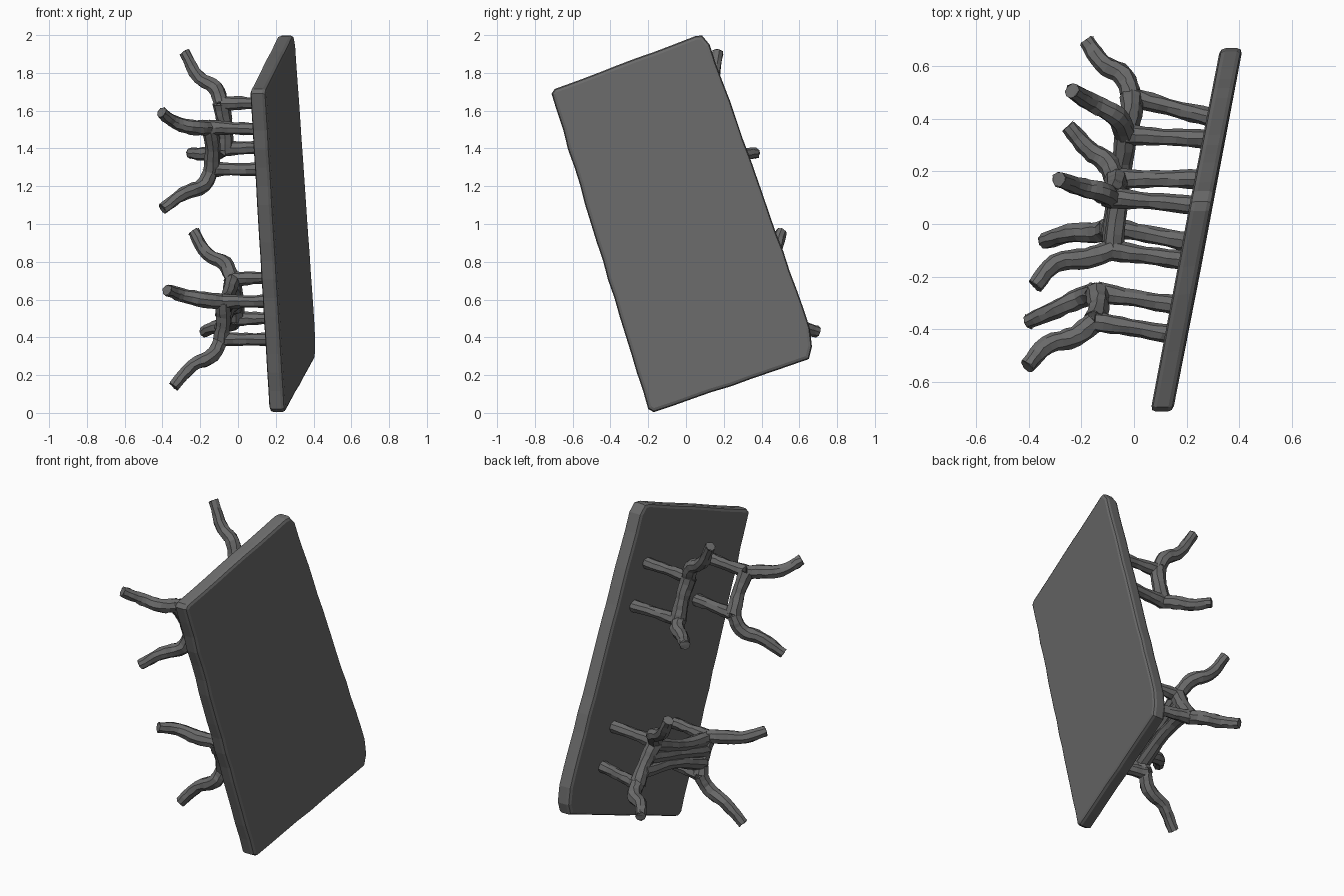
import bpy, bmesh, random
from mathutils import Vector

if "Cube" in bpy.data.objects:
    bpy.data.objects.remove(bpy.data.objects["Cube"])

random.seed(4)

# Dark grey for everything
dark = bpy.data.materials.new("dark_grey")
dark.diffuse_color = (0.145, 0.145, 0.145, 1)
dark.use_nodes = True
dark.node_tree.nodes["Principled BSDF"].inputs["Base Color"].default_value = dark.diffuse_color


def face_x(y, z=1.0):
    """x of the inner face of the leaning slab."""
    return 0.199 + 0.19 * y - 0.002 * (z - 1)


def add_mesh(name, mesh):
    mesh.materials.clear()
    mesh.materials.append(dark)
    bpy.context.collection.objects.link(bpy.data.objects.new(name, mesh))


# Slab: irregular worn outline in y/z, extruded through its thickness
corners = [(-0.712, 1.69), (-0.695, 1.715), (0.05, 1.995), (0.085, 1.998), (0.125, 1.95),
           (0.655, 0.45), (0.667, 0.35), (0.65, 0.285), (-0.17, 0.004), (-0.20, 0.02)]
outline = []
for i, a in enumerate(corners):
    a, b = Vector(a), Vector(corners[(i + 1) % len(corners)])
    n = max(1, int((b - a).length / 0.1))
    for k in range(n):
        p = a.lerp(b, k / n)
        if k:
            p += Vector((random.uniform(-.003, .003), random.uniform(-.003, .003)))
        outline.append(p)
bm = bmesh.new()
base = bm.faces.new([bm.verts.new((face_x(p.x, p.y), p.x, p.y)) for p in outline])
ext = bmesh.ops.extrude_face_region(bm, geom=[base], use_keep_orig=True)
outer = [g for g in ext['geom'] if isinstance(g, bmesh.types.BMVert)]
bmesh.ops.translate(bm, vec=(0.085, 0, 0), verts=outer)
bmesh.ops.recalc_face_normals(bm, faces=bm.faces)
outer = set(outer)
rims = [e for e in bm.edges if (e.verts[0] in outer) == (e.verts[1] in outer)]
bmesh.ops.bevel(bm, geom=rims, offset=0.02, segments=2, profile=0.5, affect='EDGES')
bmesh.ops.triangulate(bm, faces=bm.faces)
bmesh.ops.recalc_face_normals(bm, faces=bm.faces)
me = bpy.data.meshes.new("slab")
bm.to_mesh(me)
bm.free()
add_mesh("slab", me)


def limb(name, pts, radii):
    """Faceted branch-like tube through the points."""
    cu = bpy.data.curves.new(name, 'CURVE')
    cu.dimensions = '3D'
    cu.bevel_depth = 1.0
    cu.bevel_resolution = 2
    cu.use_fill_caps = True
    cu.resolution_u = 4
    sp = cu.splines.new('BEZIER')
    sp.bezier_points.add(len(pts) - 1)
    for bp, p, r in zip(sp.bezier_points, pts, radii):
        bp.co = p
        bp.radius = r
        bp.handle_left_type = bp.handle_right_type = 'AUTO'
    ob = bpy.data.objects.new(name, cu)
    bpy.context.collection.objects.link(ob)
    bpy.context.view_layer.update()
    mesh = bpy.data.meshes.new_from_object(ob.evaluated_get(bpy.context.evaluated_depsgraph_get()))
    bpy.data.objects.remove(ob)
    for v in mesh.vertices:  # rough carved surface
        v.co += Vector([random.uniform(-.003, .003) for _ in range(3)])
    for f in mesh.polygons:
        f.use_smooth = False
    add_mesh(name, mesh)


# Legs: (y, z) where the post meets the slab, then joint ... foot tip
legs = {
    "inner_low_a": [(0.40, 0.50), (-0.01, 0.48, 0.50), (-0.04, 0.56, 0.47), (-0.12, 0.61, 0.455), (-0.18, 0.695, 0.43)],
    "inner_low_b": [(0.32, 0.72), (-0.03, 0.34, 0.71), (-0.07, 0.41, 0.79), (-0.16, 0.46, 0.84), (-0.235, 0.505, 0.96)],
    "inner_high_a": [(0.17, 1.41), (-0.07, 0.17, 1.40), (-0.11, 0.24, 1.38), (-0.17, 0.28, 1.37), (-0.25, 0.37, 1.375)],
    "inner_high_b": [(0.07, 1.64), (-0.09, 0.10, 1.64), (-0.12, 0.12, 1.72), (-0.20, 0.14, 1.77), (-0.285, 0.17, 1.91)],
    "outer_low_a": [(-0.07, 0.39), (-0.09, -0.01, 0.39), (-0.13, -0.03, 0.31), (-0.24, -0.035, 0.25), (-0.34, -0.065, 0.14)],
    "outer_low_b": [(-0.14, 0.59), (-0.08, -0.10, 0.59), (-0.18, -0.13, 0.60), (-0.30, -0.15, 0.625), (-0.375, -0.235, 0.65)],
    "outer_high_a": [(-0.31, 1.29), (-0.14, -0.26, 1.29), (-0.18, -0.27, 1.21), (-0.29, -0.32, 1.16), (-0.40, -0.37, 1.08)],
    "outer_high_b": [(-0.42, 1.50), (-0.15, -0.37, 1.51), (-0.22, -0.425, 1.51), (-0.33, -0.46, 1.535), (-0.405, -0.54, 1.59)],
}
for name, (root, *pts) in legs.items():
    y, z = root
    start = Vector((face_x(y) + 0.03, y, z))
    joint = Vector(pts[0])
    mid = start.lerp(joint, 0.55)
    limb(name + "_post", [start, mid, joint], [0.036, 0.032, 0.040])
    limb(name + "_foot", pts, [0.040, 0.041, 0.036, 0.030, 0.029])

# Bars joining each pair of legs
for col in ("inner_low", "inner_high", "outer_low", "outer_high"):
    a, b = Vector(legs[col + "_a"][1]), Vector(legs[col + "_b"][1])
    mid = a.lerp(b, 0.5) + Vector((0.01, 0, 0))
    limb(col + "_bar", [a, mid, b], [0.045, 0.040, 0.045])

# Broad web linking the two lower pairs, made of overlapping struts
for i, t in enumerate((0.3, 0.65, 0.95)):
    a, b = (Vector(legs[c + "_a"][1]).lerp(Vector(legs[c + "_b"][1]), t) for c in ("outer_low", "inner_low"))
    mid = a.lerp(b, 0.5)
    mid.z += 0.03 * (0.65 - t) / 0.35
    limb(f"lower_web_{i}", [a, mid, b], [0.040, 0.036, 0.042])
